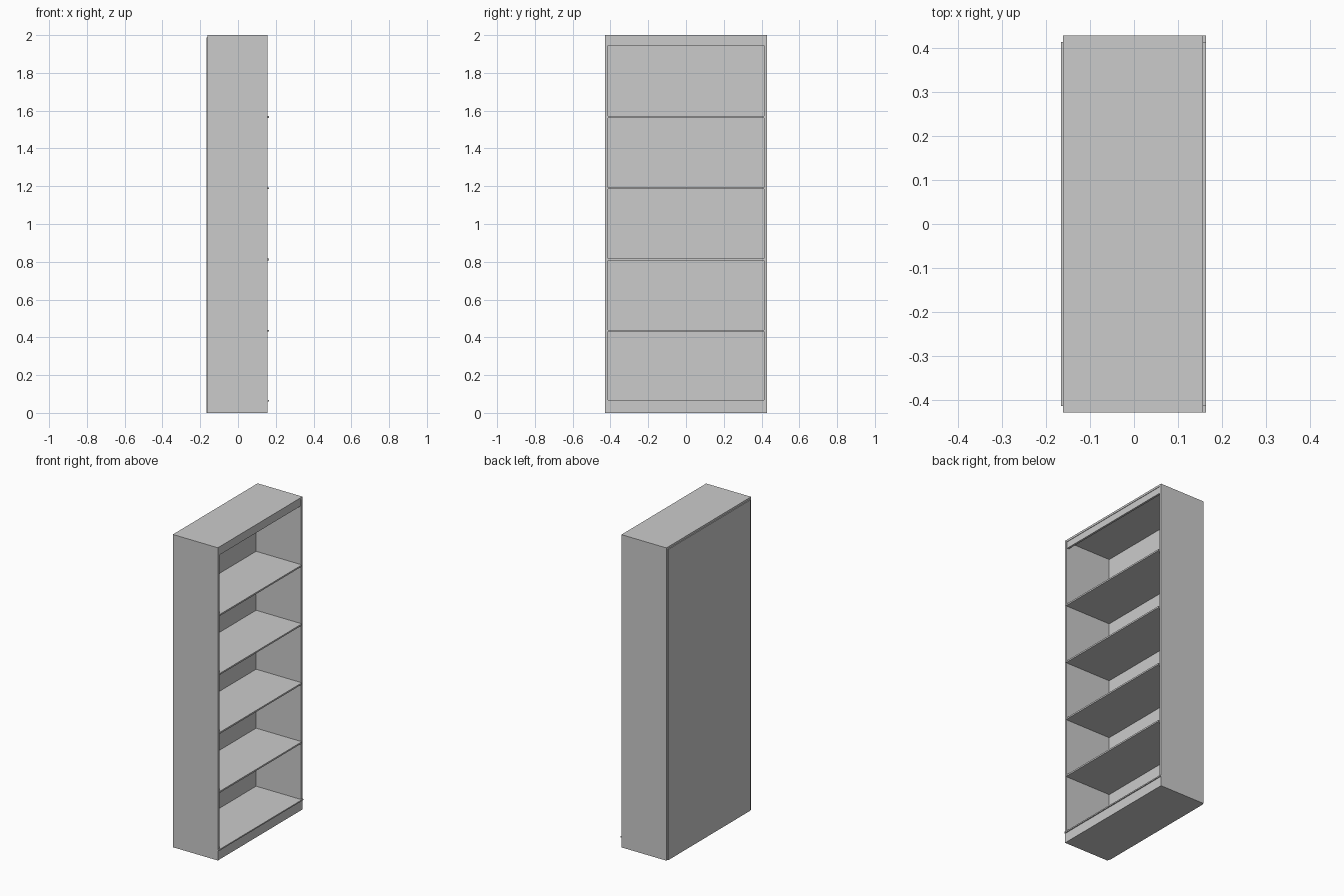
import bpy

if "Cube" in bpy.data.objects:
    bpy.data.objects.remove(bpy.data.objects["Cube"])


def box(name, x, y, z):
    """Axis-aligned box from (min, max) ranges."""
    bpy.ops.mesh.primitive_cube_add(
        size=1, location=[(a + b) / 2 for a, b in (x, y, z)])
    ob = bpy.context.object
    ob.name = name
    ob.scale = [b - a for a, b in (x, y, z)]
    bpy.ops.object.transform_apply(location=False, rotation=False, scale=True)
    return ob


HALF_W = 0.428       # outer half width (along y)
INNER = 0.413        # inner half width
BACK, FRONT = -0.161, 0.157
LIP = 0.163          # shelves stand slightly proud of the carcass
BASE, TOP = 0.061, 1.987

# Carcass: sides, top, plinth
for side, name in ((-1, "left_side"), (1, "right_side")):
    box(name, (BACK, FRONT), sorted((side * INNER, side * HALF_W)), (BASE, TOP))
box("top_panel", (BACK, FRONT), (-HALF_W, HALF_W), (TOP, 2.0))
box("plinth", (BACK, FRONT), (-HALF_W, HALF_W), (0, BASE))

# Back panel, proud of the carcass at the rear
box("back_panel", (-0.166, BACK), (-INNER, INNER), (0.0, TOP))

# Header rail under the top
box("header_rail", (0.141, FRONT - 0.003), (-INNER, INNER), (1.945, TOP))

# Bottom shelf with a full-width front lip
box("bottom_shelf", (BACK, FRONT), (-INNER, INNER), (BASE, 0.069))
box("bottom_shelf_lip", (FRONT, LIP), (-HALF_W, HALF_W), (BASE, 0.069))

# Evenly spaced shelves
for i in range(4):
    z = 0.435 + i * 0.377
    box(f"shelf_{i + 1}", (BACK, LIP), (-INNER, INNER), (z - 0.005, z + 0.005))
